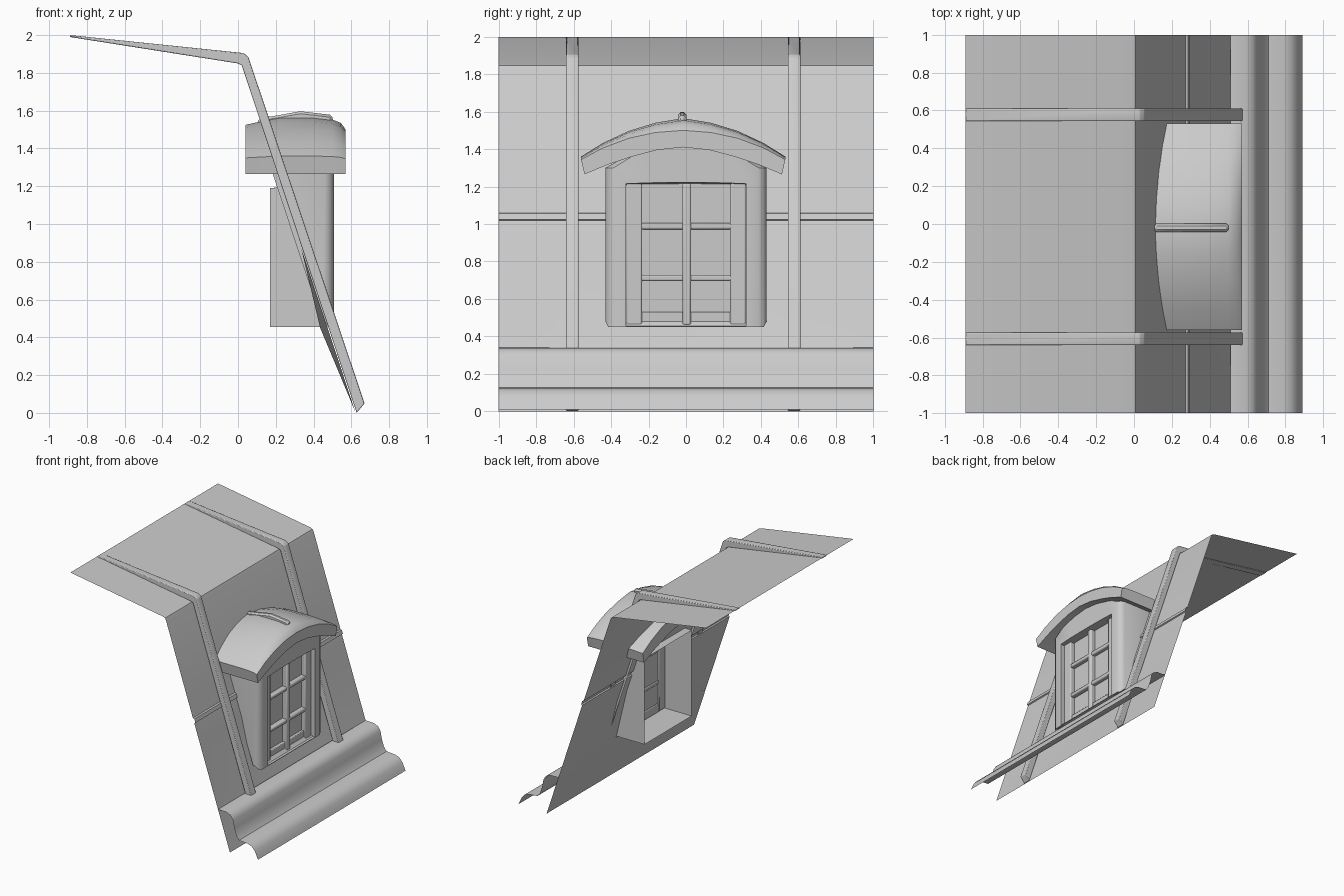
import bpy, bmesh

if "Cube" in bpy.data.objects:
    bpy.data.objects.remove(bpy.data.objects["Cube"])

def finish(name, bm, bevel=0, angle=0.6, segs=2):
    bmesh.ops.recalc_face_normals(bm, faces=bm.faces)
    me = bpy.data.meshes.new(name)
    bm.to_mesh(me)
    bm.free()
    ob = bpy.data.objects.new(name, me)
    bpy.context.collection.objects.link(ob)
    if bevel:
        m = ob.modifiers.new("bevel", 'BEVEL')
        m.width, m.segments, m.limit_method = bevel, segs, 'ANGLE'
    bpy.ops.object.select_all(action='DESELECT')
    bpy.context.view_layer.objects.active = ob
    ob.select_set(True)
    bpy.ops.object.shade_smooth_by_angle(angle=angle)
    return ob

def loft(name, loops, closed=True, caps=False, **kw):
    bm = bmesh.new()
    rows = [[bm.verts.new(p) for p in lp] for lp in loops]
    n = len(rows[0])
    for a, b in zip(rows, rows[1:]):
        for i in range(n if closed else n - 1):
            j = (i + 1) % n
            bm.faces.new((a[i], a[j], b[j], b[i]))
    if caps:
        bm.faces.new(rows[0])
        bm.faces.new(rows[-1])
    return finish(name, bm, **kw)

def extrude_y(name, prof, y0, y1, closed=True, **kw):
    return loft(name, [[(x, y, z) for x, z in prof] for y in (y0, y1)], closed, closed, **kw)

def box(name, x, y, z, **kw):
    return extrude_y(name, [(x[0], z[0]), (x[1], z[0]), (x[1], z[1]), (x[0], z[1])], *y, **kw)

def slope_x(z):
    return 0.01 + (1.85 - z) * 0.3315

# Roof sheet: kinked section with a low seam band and an opening for the dormer
bm = bmesh.new()
zs = [1.83, 1.2, 1.06, 1.055, 1.025, 1.02, 0.87, 0.45, 0.0]
section = [(-0.89, 1.997), (-0.015, 1.855), (0.008, 1.846)] + [(slope_x(z), z) for z in zs]
grid = []
for y in (-1, -0.325, 0.325, 1):
    col = []
    for x, z in section:
        if z in (1.055, 1.025):
            x += 0.012
        if z == 0.45 and abs(y) < 1:
            x = 0.435
        col.append(bm.verts.new((x, y, z)))
    grid.append(col)
for c in range(3):
    for r in range(len(section) - 1):
        if c == 1 and 0.45 < section[r][1] <= 1.2:
            continue
        bm.faces.new((grid[c][r], grid[c + 1][r], grid[c + 1][r + 1], grid[c][r + 1]))
finish("roof_sheet", bm, angle=0.5)

# Standing ribs
rib = [(-0.89, 2.0), (0.03, 1.905), (0.055, 1.885), (0.67, 0.05),
       (0.628, 0.0), (0.02, 1.84), (0.0, 1.85), (-0.89, 1.99)]
for side, y in (("left", -0.607), ("right", 0.577)):
    extrude_y("rib_" + side, rib, y - 0.033, y + 0.033, bevel=0.014)

# Cornice moulding at the eave
cornice = [(0.51, 0.34), (0.59, 0.338), (0.63, 0.32), (0.652, 0.285), (0.665, 0.22), (0.685, 0.16),
           (0.71, 0.128), (0.79, 0.122), (0.83, 0.108), (0.86, 0.075), (0.88, 0.03), (0.89, 0.01)]
extrude_y("cornice", cornice, -1, 1, closed=False)

# Dormer walls: rounded outer shell, front face and window reveal in one loft
outer = [(-0.43, 0.48), (-0.43, 1.3), (-0.25, 1.4), (0, 1.43), (0.25, 1.4), (0.43, 1.3), (0.43, 0.48)]
hole = [(-0.32, 0.455), (-0.32, 1.215), (-0.2, 1.22), (0, 1.222), (0.2, 1.22), (0.32, 1.215), (0.32, 0.455)]

def shell(x, s):
    return [(x, y * s, z - (0.03 if z < 0.5 and x > 0.48 else 0)) for y, z in outer]

loft("dormer_walls", [
    [(slope_x(z) - 0.02, y, z) for y, z in outer],
    shell(0.462, 1), shell(0.49, 0.965), shell(0.507, 0.9),
    [(0.507, y, z) for y, z in hole],
    [(0.17, y, min(z, 1.19)) for y, z in hole]], angle=0.6)

# Arched dormer roof with a rolled front edge
half_top = [(0.545, 1.36), (0.43, 1.432), (0.29, 1.497), (0.15, 1.54)]
half_low = [(0.527, 1.265), (0.4, 1.318), (0.28, 1.358), (0.14, 1.395)]

def arch(half, mid):
    return ([(-y, z) for y, z in half] + [(0, mid)] + [(y, z) for y, z in half[::-1]])

loops = []
for x, dz in ((0.04, -0.04), (0.22, 0), (0.4, 0), (0.5, -0.012), (0.545, -0.03), (0.57, -0.065)):
    top = [(x, y - 0.015, z + dz * (0.25 + 0.75 * (1 - abs(y) / 0.545))) for y, z in arch(half_top, 1.565)]
    low = [(x, y - 0.015, z) for y, z in arch(half_low, 1.41)]
    loops.append(top + low[::-1])
loft("dormer_roof", loops, caps=True, angle=0.6)

# Ridge bar on the dormer roof
extrude_y("ridge_bar", [(0.1, 1.52), (0.11, 1.56), (0.22, 1.577), (0.33, 1.597), (0.5, 1.577), (0.5, 1.52)],
          -0.042, 0.002, bevel=0.013, segs=1)

# Window: pane, stiles, rails and glazing bars
box("window_pane", (0.428, 0.436), (-0.31, 0.31), (0.457, 1.215))
for side, s in (("left", -1), ("right", 1)):
    box("stile_" + side, (0.42, 0.475), sorted((s * 0.235, s * 0.319)), (0.457, 1.215), bevel=0.008)
box("bottom_rail", (0.42, 0.46), (-0.24, 0.24), (0.457, 0.53), bevel=0.006)
box("glazing_bar_vertical", (0.422, 0.48), (-0.02, 0.028), (0.457, 1.217), bevel=0.012)
for name, z in (("lower", 0.712), ("upper", 0.988)):
    box("glazing_bar_" + name, (0.422, 0.474), (-0.24, 0.25), (z - 0.017, z + 0.017), bevel=0.01)
